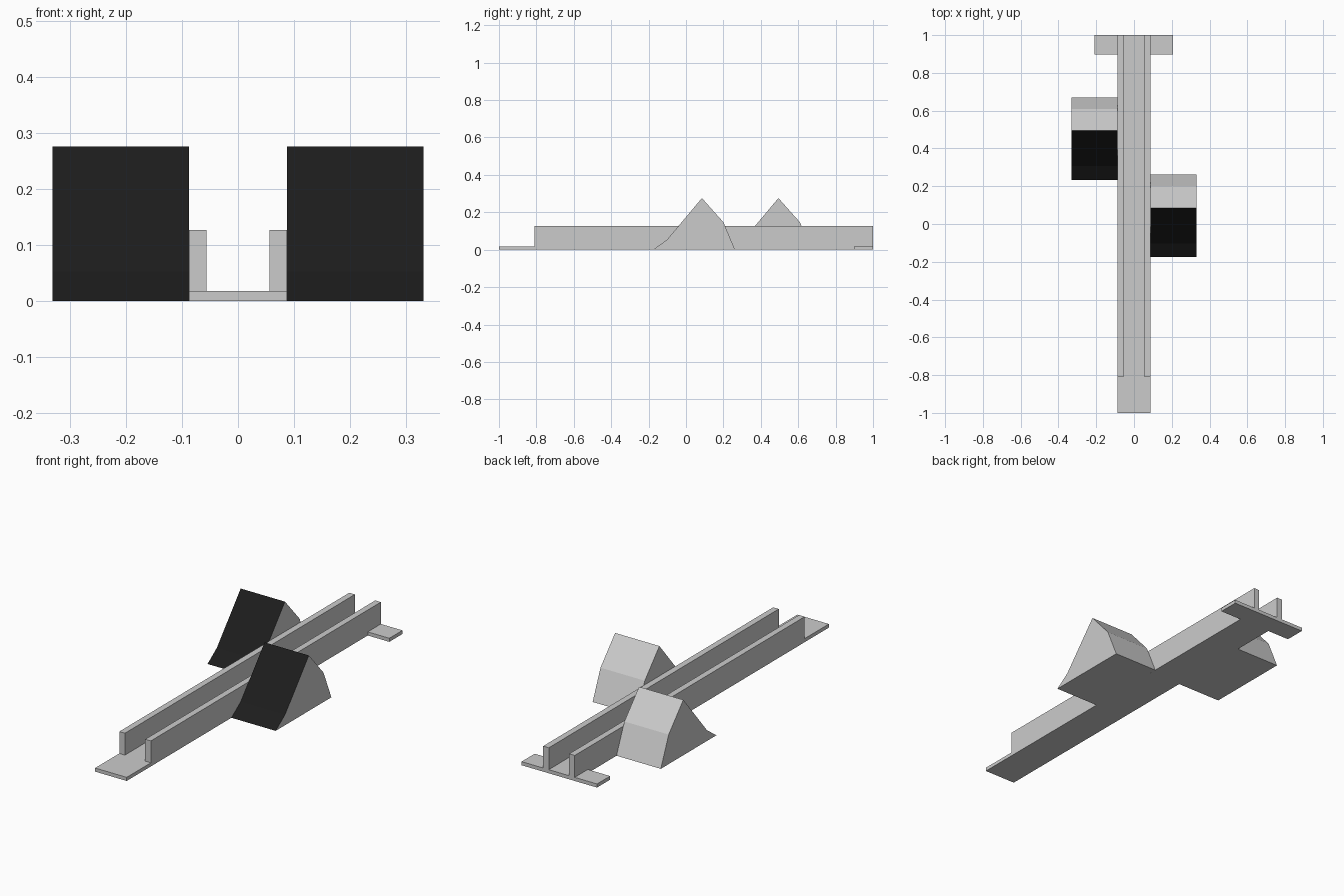
import bpy, bmesh

if "Cube" in bpy.data.objects:
    bpy.data.objects.remove(bpy.data.objects["Cube"])

black = bpy.data.materials.new("black_tread")
black.diffuse_color = (0.012, 0.012, 0.012, 1)
black.use_nodes = True
black.node_tree.nodes["Principled BSDF"].inputs["Base Color"].default_value = black.diffuse_color


def extrude_x(name, profile, x0, x1, black_edges=()):
    """Extrude a (y, z) profile along x; listed profile edges become black."""
    bm = bmesh.new()
    a = [bm.verts.new((x0, y, z)) for y, z in profile]
    b = [bm.verts.new((x1, y, z)) for y, z in profile]
    bm.faces.new(a)
    bm.faces.new(b[::-1])
    n = len(profile)
    for i in range(n):
        j = (i + 1) % n
        face = bm.faces.new((a[i], b[i], b[j], a[j]))
        face.material_index = 1 if i in black_edges else 0
    bmesh.ops.recalc_face_normals(bm, faces=bm.faces)
    mesh = bpy.data.meshes.new(name)
    bm.to_mesh(mesh)
    bm.free()
    if black_edges:
        mesh.materials.append(None)
        mesh.materials.append(black)
    obj = bpy.data.objects.new(name, mesh)
    bpy.context.collection.objects.link(obj)
    return obj


def box(name, x0, x1, y0, y1, z0, z1):
    return extrude_x(name, [(y0, z0), (y0, z1), (y1, z1), (y1, z0)], x0, x1)


HALF, RAIL, PLATE = 0.087, 0.031, 0.018

# Long base plate
box("base_plate", -HALF, HALF, -1, 1, 0, PLATE)

# Side rails and the stabilising feet at the back
for side, s, reach in (("left", -1, 0.21), ("right", 1, 0.206)):
    box(side + "_rail", *sorted((s * HALF, s * (HALF - RAIL))), -0.81, 1, PLATE, 0.127)
    box(side + "_foot", *sorted((s * HALF, s * reach)), 0.897, 1, 0, PLATE)

# Wedge pedals with black front treads, staggered along the rails
wedge = [(-0.176, 0), (-0.102, 0.053), (0.085, 0.276), (0.2, 0.147), (0.262, 0)]
for side, s, shift in (("left", -1, 0.409), ("right", 1, 0)):
    extrude_x(side + "_pedal", [(y + shift, z) for y, z in wedge],
              *sorted((s * HALF, s * 0.331)), black_edges=(0, 1))
